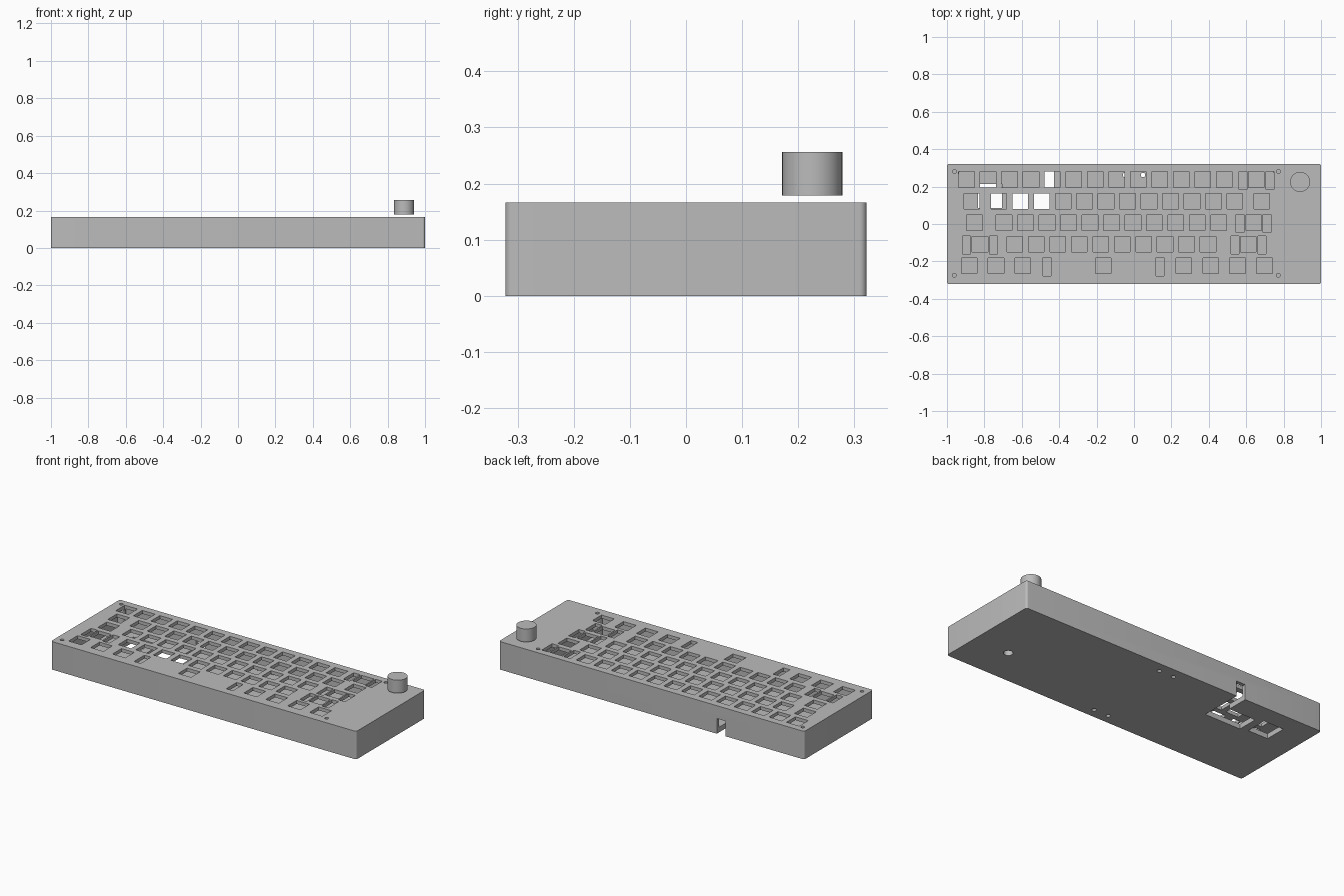
import bpy, bmesh
from mathutils import Matrix, Vector

if "Cube" in bpy.data.objects:
    bpy.data.objects.remove(bpy.data.objects["Cube"])

grey = bpy.data.materials.new("light_grey")
grey.use_nodes = True
grey.diffuse_color = (0.5, 0.5, 0.5, 1)
grey.node_tree.nodes["Principled BSDF"].inputs["Base Color"].default_value = (0.5, 0.5, 0.5, 1)

HEIGHT, HALF_DEPTH = 0.166, 0.322
PLATE_BOTTOM, FLOOR_TOP = 0.146, 0.03


def add_box(bm, x0, x1, y0, y1, z0, z1):
    lo, hi = Vector((x0, y0, z0)), Vector((x1, y1, z1))
    size = hi - lo
    bmesh.ops.create_cube(bm, size=1, matrix=Matrix.Translation((lo + hi) / 2) @ Matrix.Diagonal((*size, 1)))


def add_cylinder(bm, x, y, r, z0, z1, sides=32):
    bmesh.ops.create_cone(bm, cap_ends=True, segments=sides, radius1=r, radius2=r, depth=z1 - z0,
                          matrix=Matrix.Translation((x, y, (z0 + z1) / 2)))


def make_object(name, bm):
    mesh = bpy.data.meshes.new(name)
    bm.to_mesh(mesh)
    bm.free()
    obj = bpy.data.objects.new(name, mesh)
    bpy.context.collection.objects.link(obj)
    mesh.materials.append(grey)
    return obj


def combine(target, bm, operation):
    """Apply a boolean with the given bmesh and drop the tool object."""
    tool = make_object("cutter", bm)
    tool.hide_render = True
    mod = target.modifiers.new("cut", 'BOOLEAN')
    mod.object, mod.operation, mod.solver = tool, operation, 'EXACT'
    graph = bpy.context.evaluated_depsgraph_get()
    mesh = bpy.data.meshes.new_from_object(target.evaluated_get(graph))
    target.modifiers.clear()
    target.data = mesh
    bpy.data.objects.remove(tool)


def smooth(obj):
    bpy.ops.object.select_all(action='DESELECT')
    obj.select_set(True)
    bpy.context.view_layer.objects.active = obj
    bpy.ops.object.shade_smooth_by_angle()


# Outer case with rounded upright corners
bm = bmesh.new()
add_box(bm, -1, 1, -HALF_DEPTH, HALF_DEPTH, 0, HEIGHT)
upright = [e for e in bm.edges if abs(e.verts[0].co.z - e.verts[1].co.z) > 0.1]
bmesh.ops.bevel(bm, geom=upright, offset=0.013, segments=6, profile=0.5, affect='EDGES')
case = make_object("case", bm)

# Hollow under the switch plate
bm = bmesh.new()
add_box(bm, -0.968, 0.785, -0.292, 0.3, FLOOR_TOP, PLATE_BOTTOM)
combine(case, bm, 'DIFFERENCE')

# Screw posts in the corners of the hollow
screws = [(x, y) for x in (-0.96, 0.772) for y in (-0.274, 0.28)]
bm = bmesh.new()
for x, y in screws:
    add_cylinder(bm, x, y, 0.026, 0.02, 0.155)
combine(case, bm, 'UNION')

# Switch layout: key widths per row in key units, back row first
UNIT, LEFT, BACK_ROW = 0.1148, -0.953, 0.2375
rows = [[1] * 13 + [2],
        [1.5] + [1] * 12 + [1.5],
        [1.75] + [1] * 11 + [2.25],
        [2.25] + [1] * 10 + [2.75],
        [1.25] * 3 + [6.25] + [1.25] * 4]
bm = bmesh.new()
for r, widths in enumerate(rows):
    edge, y = LEFT, BACK_ROW - r * 0.1153
    for w in widths:
        x = edge + w * UNIT / 2
        edge += w * UNIT
        add_box(bm, x - 0.042, x + 0.042, y - 0.042, y + 0.042, 0.14, 0.2)
        # Wide keys get a stabiliser slot on each side
        if w >= 2:
            reach = 0.302 if w > 6 else 0.072
            for sx in (x - reach, x + reach):
                add_box(bm, sx - 0.0215, sx + 0.0215, y - 0.053, y + 0.044, 0.14, 0.2)
# Screw holes in the top
for x, y in screws:
    add_cylinder(bm, x, y, 0.0105, 0.05, 0.2, 20)
combine(case, bm, 'DIFFERENCE')

# Controller openings and small holes in the floor
bm = bmesh.new()
add_box(bm, -0.66, -0.425, 0.07, 0.193, -0.1, 0.05)
add_box(bm, -0.835, -0.705, 0.085, 0.213, -0.1, 0.05)
for x in (-0.048, 0.048):
    for y in (-0.266, 0.262):
        add_cylinder(bm, x, y, 0.012, -0.1, 0.05, 20)
add_cylinder(bm, 0.77, -0.1, 0.025, -0.1, 0.05)
combine(case, bm, 'DIFFERENCE')

# Cable channel through the floor and back wall
bm = bmesh.new()
add_box(bm, -0.485, -0.427, 0.18, 0.4, -0.1, 0.09)
combine(case, bm, 'DIFFERENCE')
smooth(case)

# Rotary knob floating above the case
bm = bmesh.new()
add_cylinder(bm, 0.888, 0.225, 0.0535, 0.179, 0.256, 64)
knob = make_object("rotary_knob", bm)
smooth(knob)
